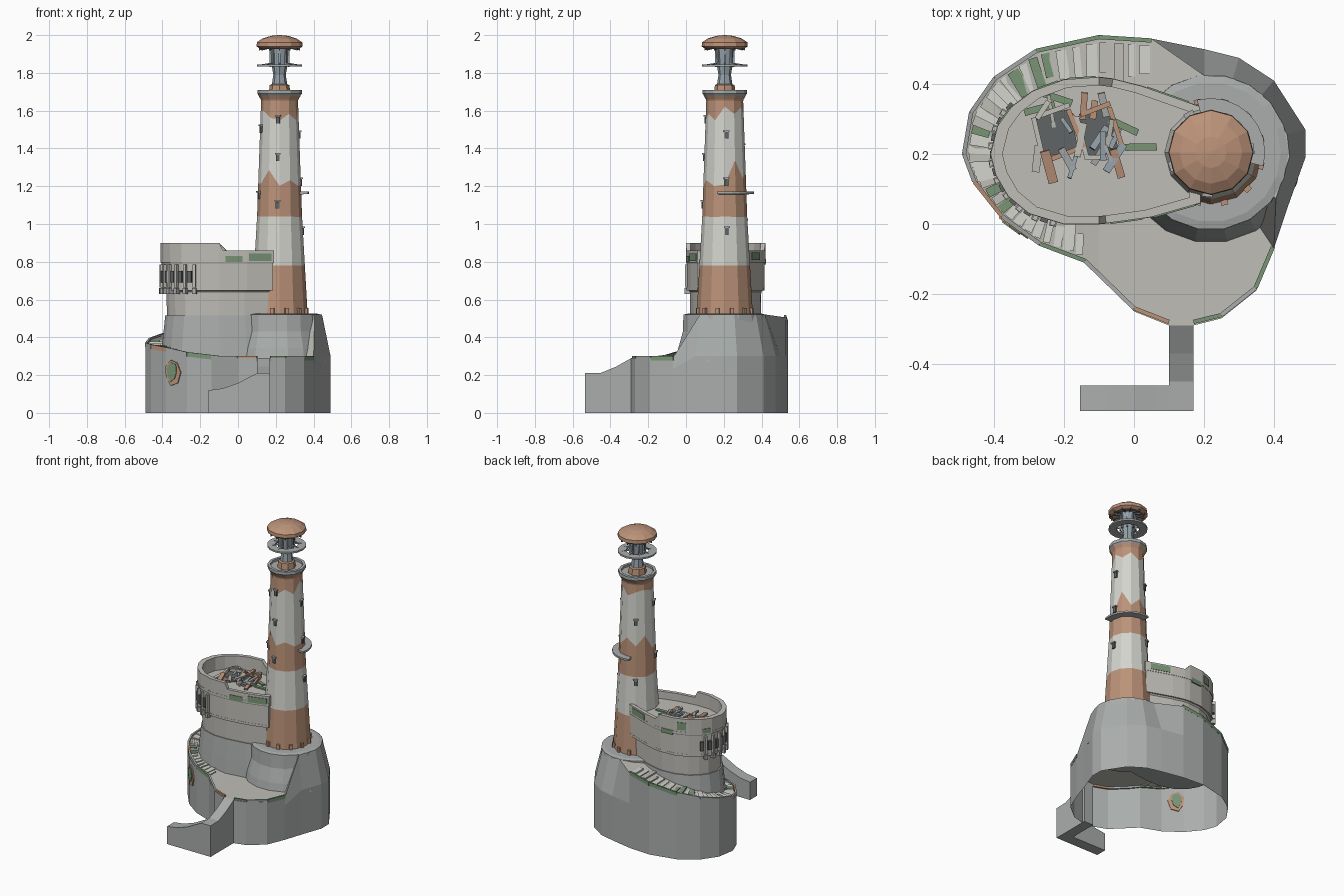
import bpy, bmesh, math, random
from mathutils import Vector, Matrix

if "Cube" in bpy.data.objects:
    bpy.data.objects.remove(bpy.data.objects["Cube"])
random.seed(4)
TX, TY = 0.22, 0.205


def mat(name, c):
    m = bpy.data.materials.new(name)
    m.diffuse_color = (*c, 1)
    m.use_nodes = True
    m.node_tree.nodes["Principled BSDF"].inputs["Base Color"].default_value = m.diffuse_color
    return m


RED = mat("faded_red", (0.50, 0.29, 0.19))
WHITE = mat("whitewash", (0.66, 0.66, 0.62))
MOSS = mat("moss", (0.19, 0.30, 0.18))
STONE = mat("stone", (0.40, 0.42, 0.41))
PALE = mat("pale_stone", (0.52, 0.51, 0.47))
DARK = mat("dark_stone", (0.12, 0.13, 0.13))
STEEL = mat("lantern_steel", (0.30, 0.36, 0.40))


def mesh(name, verts, faces, m):
    me = bpy.data.meshes.new(name)
    me.from_pydata([tuple(v) for v in verts], [], faces)
    bm = bmesh.new()
    bm.from_mesh(me)
    bmesh.ops.recalc_face_normals(bm, faces=bm.faces)
    bm.to_mesh(me)
    bm.free()
    ob = bpy.data.objects.new(name, me)
    bpy.context.collection.objects.link(ob)
    me.materials.append(m)
    return ob


def loft(name, rings, m, top=False, bottom=False, close=False):
    n = len(rings[0])
    verts = [v for r in rings for v in r]
    k = len(rings)
    faces = [(a * n + i, a * n + (i + 1) % n, (a + 1) % k * n + (i + 1) % n, (a + 1) % k * n + i)
             for a in range(k if close else k - 1) for i in range(n)]
    if bottom:
        faces.append(tuple(range(n))[::-1])
    if top:
        faces.append(tuple((k - 1) * n + i for i in range(n)))
    return mesh(name, verts, faces, m)


def circle(r, z, n=12, jag=None):
    return [(TX + r * math.cos(t * math.tau / n), TY + r * math.sin(t * math.tau / n),
             z + (jag[t] if jag else 0)) for t in range(n)]


def lathe(name, prof, m, n=12, **kw):
    return loft(name, [circle(r, z, n) for r, z in prof], m, **kw)


def box(name, loc, size, rot, m, tilt=0):
    M = Matrix.Translation(loc) @ Matrix.Rotation(rot, 4, 'Z') @ Matrix.Rotation(tilt, 4, 'X')
    vs = [M @ Vector((x * size[0] / 2, y * size[1] / 2, z * size[2] / 2))
          for z in (-1, 1) for x, y in ((-1, -1), (1, -1), (1, 1), (-1, 1))]
    return loft(name, [vs[:4], vs[4:]], m, top=True, bottom=True)


def beam(name, p, q, w, h, m):
    """Bar of width w and height h from p to q"""
    p, q = Vector(p), Vector(q)
    d = q - p
    s = Vector((-d.y, d.x, 0)).normalized() * w / 2
    u = Vector((0, 0, h / 2))
    return loft(name, [[e - s - u, e + s - u, e + s + u, e - s + u] for e in (p, q)], m, top=True, bottom=True)


# Rock base: outline with rim height, ramp climbs round the left and back
OUT = [(-.49, .2, .36), (-.47, .32, .385), (-.40, .42, .41), (-.28, .5, .44), (-.1, .54, .475),
       (.05, .53, .505), (.2, .5, .52), (.3, .475, .52), (.4, .41, .52), (.49, .27, .52), (.49, .19, .52),
       (.44, .05, .52), (.40, -.07, .29), (.35, -.19, .29), (.25, -.27, .29), (.17, -.29, .29),
       (.1, -.29, .29), (0, -.25, .29), (-.1, -.15, .29), (-.14, -.11, .295), (-.27, -.06, .31),
       (-.38, .02, .335), (-.46, .12, .35)]


def toward(x, y, z, d):
    c = Vector((max(-.2, min(TX, x)), .2, z))
    return c + (Vector((x, y, z)) - c).normalized() * d


rim = [toward(x, y, z, .225) if z == .52 else Vector((x, y, z)) for x, y, z in OUT]
inner = [toward(*p, .15) for p in rim]
loft("rock_base", [[(x, y, 0) for x, y, z in OUT],
                   [(x, y, min(z * .8, .3)) for x, y, z in OUT], rim], STONE)
loft("ramp_surface", [rim, inner], PALE)

# Kerb stones and loose paving along the ramp
ramp = list(range(12, len(OUT))) + list(range(0, 6))
for a, b in zip(ramp, ramp[1:]):
    if a == 15:
        continue
    p, q = rim[a], rim[b]
    p, q = p.lerp(inner[a], .03), q.lerp(inner[b], .03)
    beam("kerb", p, q, .012, .024, random.choice([MOSS, STONE, RED]))
    if a > 18 or a < 5:
        for k in range(4):
            t = (k + .5) / 4
            o, i = p.lerp(q, t), inner[a].lerp(inner[b], t)
            beam("paving_slab", o.lerp(i, .08), o.lerp(i, random.uniform(.45, .75)),
                 random.uniform(.02, .035), random.uniform(.006, .016),
                 random.choice([PALE, WHITE, WHITE, MOSS]))

# Broken opening in the base wall
ang = math.atan2(-.81, -.59)
for nm, r, d, m in (("breach_edge", .05, .006, RED), ("breach_moss", .036, .010, MOSS)):
    rr = [r * random.uniform(.8, 1.15) for _ in range(7)]
    c, s = Vector((-.345, -.006, .215)), Vector((-math.sin(ang), math.cos(ang), 0))
    nrm = Vector((math.cos(ang), math.sin(ang), 0))
    loft(nm, [[c + nrm * e + s * rr[i] * math.cos(i * .898) + Vector((0, 0, 1.3 * rr[i] * math.sin(i * .898)))
               for i in range(7)] for e in (-d, d)], m, top=True, bottom=True)

# Stair causeway: two solid legs with sloping tops
side = [(-.27, .29), (-.29, .29), (-.37, .245), (-.45, .212), (-.535, .21)]
loft("stair_upper_leg", [[(.1, y, 0), (.17, y, 0), (.17, y, z), (.1, y, z)] for y, z in side], STONE, top=True, bottom=True)
front = [(.101, .21), (.06, .19), (0, .158), (-.08, .13), (-.155, .12)]
loft("stair_lower_leg", [[(x, -.535, 0), (x, -.462, 0), (x, -.462, z), (x, -.535, z)] for x, z in front], STONE, top=True, bottom=True)

# Tower terrace
lathe("tower_terrace", [(.262, .27), (.25, .34), (.225, .43), (.222, .52), (.20, .525)], STONE, 18, top=True, bottom=True)

# Oval keep with parapet
KEEP = [(-.41, .2), (-.39, .28), (-.35, .335), (-.29, .38), (-.2, .413), (-.1, .42), (-.06, .415), (.02, .395),
        (.19, .335), (.19, .06), (.05, .02), (-.08, .002), (-.1, 0), (-.2, 0), (-.3, .03), (-.36, .08), (-.395, .14)]


def kring(s, z):
    return [(-.1 + (x + .1) * s, .205 + (y - .205) * s, (z if z else (.9 if x < -.09 else .86)))
            for x, y in KEEP]


loft("keep_footing", [kring(1.0, .27), kring(.96, .40), kring(.92, .515)], STONE, top=True, bottom=True)
loft("keep_wall", [kring(.89, .51), kring(.90, .64), kring(.98, .66), kring(.98, .79), kring(1.0, .80),
                   kring(1.0, 0), kring(.89, 0), kring(.89, .81)], PALE, top=True)
for z, s in ((.655, .985), (.805, 1.005)):
    loft("string_course", [kring(s, z - .008), kring(s, z + .008), kring(s - .04, z + .008), kring(s - .04, z - .008)],
         PALE, close=True)


# Windows and corbels round the rounded end
def keep_point(t):
    a = math.radians(t)
    return Vector((-.19 + .212 * math.cos(a), .205 + .2 * math.sin(a), 0)), a


for t in range(140, 266, 14):
    p, a = keep_point(t)
    box("keep_window", p + Vector((0, 0, .72)), (.02, .022, .06), a, DARK)
    p, a = keep_point(t + 7)
    box("corbel", p + Vector((0, 0, .725)), (.028, .014, .12), a, PALE)
    box("corbel_foot", p * 1 + Vector((0, 0, .645)), (.03, .02, .03), a, STONE)

# Moss streaks on keep wall
for i, lo, hi, z, h in ((9, .1, .95, .825, .04), (10, .2, .9, .815, .03), (7, .1, .8, .83, .04),
                        (4, .1, .9, .80, .03), (3, .2, .8, .85, .05), (1, .1, .9, .82, .03)):
    a, b = Vector((*KEEP[i], z)), Vector((*KEEP[i + 1], z))
    beam("moss_streak", a.lerp(b, lo), a.lerp(b, hi), .008, h, MOSS)

# Collapsed roof on the keep
for c, w, d in (((-.22, .26), .11, .13), ((-.1, .26), .10, .14)):
    box("roof_hole", (*c, .812), (w - .01, d - .01, .008), .2, DARK)
    for k in range(4):
        r = k * math.pi / 2 + .2
        o = Vector((math.cos(r), math.sin(r)))
        box("hole_edge", (c[0] + o.x * w / 2, c[1] + o.y * d / 2, .822),
            (.014, (d if k % 2 == 0 else w) * .9, .025), r + random.uniform(-.2, .2), random.choice([RED, PALE]))
for k in range(20):
    box("fallen_beam", (random.uniform(-.28, -.04), random.uniform(.15, .35), random.uniform(.818, .835)),
        (random.uniform(.01, .028), random.uniform(.04, .1), .012), random.uniform(-.7, .9),
        random.choice([STONE, STEEL, RED, PALE]), random.uniform(-.2, .2))
for x, y in ((-.22, .36), (-.03, .28), (.02, .22), (-.27, .33)):
    box("roof_moss", (x, y, .814), (.09, .02, .01), random.uniform(-.5, .8), MOSS)


# Tower bands with jagged paint edges
def trad(z):
    pts = [(.5, .15), (.78, .134), (1.04, .119), (1.7, .096)]
    for (a, ra), (b, rb) in zip(pts, pts[1:]):
        if z <= b or b == 1.7:
            return ra + (rb - ra) * (z - a) / (b - a)


def jagged(z, j):
    o = [random.uniform(-j, j) for _ in range(12)]
    return [(TX + trad(z + e) * math.cos(i * math.tau / 12), TY + trad(z + e) * math.sin(i * math.tau / 12), z + e)
            for i, e in enumerate(o)]


edges = [jagged(*e) for e in ((.515, 0), (.78, 0), (1.04, .004), (1.27, .07), (1.58, .05), (1.66, 0))]
for k, (nm, m) in enumerate((("lower_red", RED), ("lower_white", WHITE), ("middle_red", RED),
                             ("upper_white", WHITE), ("upper_red", RED))):
    loft("tower_band_" + nm, edges[k:k + 2], m)
for k in range(12):
    a = (k + .5) * math.tau / 12
    box("tower_foot_stone", (TX + .147 * math.cos(a), TY + .147 * math.sin(a), .535), (.018, .02, .04), a, RED)

# Tower windows on all sides
for deg, zs in ((-95, (1.55, 1.35, 1.1)), (5, (1.47, 1.22, .96)), (120, (1.4, 1.0)), (200, (1.5, 1.15))):
    a = math.radians(deg)
    for z in zs:
        r = trad(z) - .001
        box("tower_window", (TX + r * math.cos(a), TY + r * math.sin(a), z), (.014, .02, .035), a, DARK)
        box("window_lintel", (TX + r * math.cos(a), TY + r * math.sin(a), z + .022), (.024, .03, .008), a, STONE)

# Remnant of a half-way balcony
sec = [math.radians(-15 + 15 * k) for k in range(9)]
loft("broken_balcony", [[(TX + r * math.cos(a), TY + r * math.sin(a), z)
                         for r, z in ((.10, 1.155), (.155, 1.16), (.155, 1.172), (.10, 1.172))] for a in sec],
     STONE, top=True, bottom=True)

# Gallery, lantern and roof
lathe("gallery_corbel", [(.095, 1.64), (.10, 1.66), (.112, 1.68)], RED)
lathe("gallery_deck", [(.105, 1.675), (.118, 1.69), (.118, 1.71), (.10, 1.71), (.10, 1.695)], STONE, top=True, bottom=True)
lathe("lantern_plinth", [(.058, 1.69), (.052, 1.735), (.042, 1.74)], RED, 8, top=True)
lathe("lantern_core", [(.042, 1.73), (.033, 1.79), (.04, 1.83), (.05, 1.94)], STEEL, 8, top=True)
for k in range(8):
    a = k * math.tau / 8
    c, s = math.cos(a), math.sin(a)
    beam("lantern_strut", (TX + .045 * c, TY + .045 * s, 1.85), (TX + .115 * c, TY + .115 * s, 1.838), .008, .008, STEEL)
    box("lantern_post", (TX + .047 * c, TY + .047 * s, 1.88), (.01, .01, .1), a, STEEL)
lathe("lantern_ring", [(.07, 1.834), (.12, 1.834), (.12, 1.845), (.07, 1.845)], STONE, 16, close=True)
lathe("lantern_roof", [(.045, 1.945), (.10, 1.926), (.122, 1.94), (.12, 1.962), (.09, 1.982), (.045, 1.996), (.005, 2.0)],
      RED, 12, top=True, bottom=True)
for k in range(12):
    a = k * math.tau / 12
    c, s = math.cos(a), math.sin(a)
    beam("roof_rafter", (TX + .04 * c, TY + .04 * s, 1.94), (TX + .108 * c, TY + .108 * s, 1.925), .007, .012, DARK)
